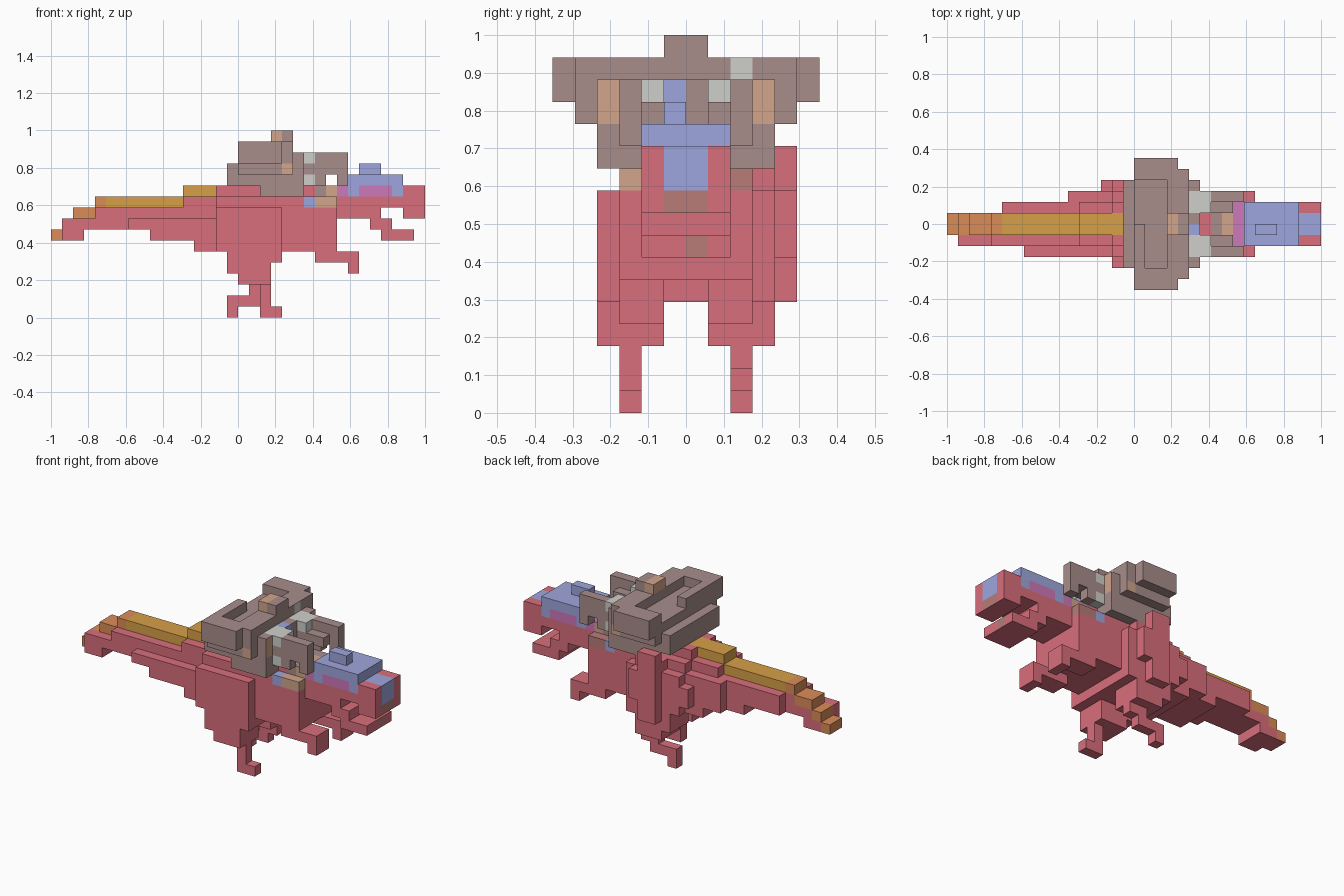
import bpy, bmesh
from mathutils import Vector

cube = bpy.data.objects.get("Cube")
if cube:
    bpy.data.objects.remove(cube)

U = 2 / 34  # edge of one block


def linear(c):
    c /= 255
    return c / 12.92 if c <= 0.04045 else ((c + 0.055) / 1.055) ** 2.4


COLOURS = {
    "red": (217, 110, 124), "brown": (168, 141, 139), "yellow": (214, 160, 72),
    "orange": (219, 140, 88), "blue": (159, 166, 221), "tan": (210, 165, 138),
    "pale_grey": (207, 207, 203), "purple": (205, 120, 186), "dull_brown": (184, 124, 120),
}
mats = {}
for name, rgb in COLOURS.items():
    m = bpy.data.materials.new(name)
    m.use_nodes = True
    col = tuple(linear(c) for c in rgb) + (1,)
    m.diffuse_color = col
    m.node_tree.nodes["Principled BSDF"].inputs["Base Color"].default_value = col
    mats[name] = m
NAMES = list(COLOURS)

cells = {}   # block -> [part, colour]
painted = {}  # (block, face direction) -> colour


def blocks(x0, x1, y0, y1, z0, z1):
    return [(x, y, z) for x in range(x0, x1) for y in range(y0, y1) for z in range(z0, z1)]


def box(part, colour, *b):
    for c in blocks(*b):
        cells[c] = [part, colour]


def pair(part, colour, x0, x1, y0, y1, z0, z1):
    """The same box on both sides of the middle."""
    box("left_" + part, colour, x0, x1, y0, y1, z0, z1)
    box("right_" + part, colour, x0, x1, -y1, -y0, z0, z1)


def paint(colour, direction, *b):
    """Colour the faces of a box that point one way, or all of them."""
    for c in blocks(*b):
        if direction is None:
            cells[c][1] = colour
        else:
            painted[c, direction] = colour


# Tail, stepping up and widening towards the body
for b in [(1, 3, -2, 1, 7, 8), (1, 5, -2, 1, 8, 9), (4, 5, -2, 1, 9, 10),
          (5, 16, -2, 2, 8, 10), (12, 16, -2, 2, 10, 11), (9, 16, -3, 2, 7, 8),
          (7, 16, -3, -2, 8, 9), (11, 16, -3, 3, 7, 9), (11, 16, 2, 3, 9, 10),
          (13, 16, -3, 3, 6, 8), (14, 16, 3, 4, 7, 9)]:
    box("tail", "red", *b)

# Coloured ridge along the tail
for colour, b in [("orange", (0, 1, -1, 1, 7, 8)), ("orange", (1, 2, -1, 1, 8, 9)),
                  ("orange", (2, 4, -1, 1, 9, 10)), ("orange", (4, 5, -1, 1, 10, 11)),
                  ("yellow", (5, 12, -1, 1, 10, 11)), ("yellow", (12, 17, -1, 1, 11, 12))]:
    box("tail_ridge", colour, *b)
paint("red", (0, 0, -1), 0, 1, -1, 1, 7, 8)

# Torso
box("torso", "red", 15, 26, -3, 3, 6, 11)
box("torso", "red", 17, 26, -2, 2, 11, 12)
box("torso", "red", 15, 17, -2, -1, 11, 12)
box("torso", "red", 15, 17, 1, 2, 11, 12)
box("torso", "red", 16, 21, -1, 1, 5, 6)
paint("brown", None, 24, 25, -2, 2, 11, 12)
paint("tan", None, 25, 26, -2, 2, 11, 12)
paint("brown", (0, 0, 1), 25, 26, -2, -1, 11, 12)
paint("brown", (0, 0, 1), 25, 26, 1, 2, 11, 12)
for s, side in ((-3, "tan"), (2, "dull_brown")):
    paint(side, None, 24, 26, s, s + 1, 10, 11)
    paint("blue", None, 23, 24, s, s + 1, 10, 11)

# Thighs
pair("thigh", "red", 15, 21, 2, 4, 6, 10)
pair("thigh", "red", 16, 21, 1, 4, 5, 6)
pair("thigh", "red", 16, 20, 1, 4, 4, 5)
pair("thigh", "red", 17, 20, 1, 4, 3, 4)
for b in [(17, 20, 3, 4, 10, 11), (17, 19, 4, 5, 10, 12), (17, 20, 4, 5, 7, 10),
          (17, 19, 4, 5, 5, 7)]:
    box("left_thigh", "red", *b)

# Striding shins and feet
box("right_foot", "red", 19, 20, -3, -2, 1, 3)
box("right_foot", "red", 19, 21, -3, -2, 0, 1)
box("left_foot", "red", 18, 20, 2, 3, 2, 3)
box("left_foot", "red", 16, 19, 2, 3, 1, 2)
box("left_foot", "red", 16, 17, 2, 3, 0, 1)

# Forearms
pair("forearm", "red", 24, 28, 1, 3, 5, 6)
pair("forearm", "red", 27, 28, 1, 3, 4, 5)

# Head and jaw
box("head", "red", 26, 34, -2, 2, 10, 12)
box("head", "red", 32, 34, -2, 2, 9, 10)
box("jaw", "red", 26, 30, -2, 2, 9, 10)
box("jaw", "red", 29, 31, -2, 2, 8, 9)
box("jaw", "red", 30, 33, -2, 2, 7, 8)
for x, colour in enumerate(("purple", "blue", "purple", "purple", "purple", "blue"), 26):
    paint(colour, None, x, x + 1, -2, 2, 11, 12)
paint("blue", None, 32, 34, -1, 1, 10, 12)
paint("dull_brown", (1, 0, 0), 33, 34, -1, 1, 9, 10)
paint("dull_brown", (1, 0, 0), 32, 33, 0, 1, 7, 8)

# Crest on the head
box("crest", "blue", 27, 32, -2, 2, 12, 13)
box("crest", "blue", 28, 30, -1, 0, 13, 14)

# Saddle draped over the back
box("saddle", "brown", 16, 22, -4, 4, 12, 14)
pair("saddle_flap", "brown", 19, 23, 2, 4, 11, 13)

# Broad mantle with a groove across its top, open at the back on one side
box("mantle", "brown", 17, 21, -6, 6, 14, 16)
box("mantle", "brown", 17, 22, -5, 5, 13, 16)
for c in blocks(18, 20, -4, 4, 15, 16) + blocks(17, 18, 0, 4, 15, 16):
    del cells[c]
box("mantle", "brown", 22, 23, -4, 4, 13, 15)
for y in (-4, 3):
    paint("tan", (1, 0, 0), 22, 23, y, y + 1, 13, 15)
for y in (-5, 4):
    paint("tan", (0, 1 if y > 0 else -1, 0), 21, 22, y, y + 1, 13, 14)
paint("pale_grey", (1, 0, 0), 21, 22, 2, 3, 15, 16)
box("mantle_knob", "brown", 20, 22, -1, 1, 16, 17)
paint("tan", None, 20, 21, -1, 1, 16, 17)

# Rider's body and arms reaching forward
box("rider_body", "brown", 22, 23, -2, 2, 12, 15)
paint("blue", (1, 0, 0), 22, 23, -1, 0, 12, 15)
paint("blue", (0, 0, 1), 22, 23, -1, 0, 14, 15)
pair("rider_arm", "brown", 23, 27, 2, 3, 13, 15)
pair("rider_arm", "brown", 23, 26, 1, 2, 13, 14)
pair("rider_arm", "pale_grey", 23, 24, 1, 3, 14, 15)
pair("rider_arm", "brown", 23, 25, 2, 3, 12, 13)
pair("rider_arm", "brown", 26, 27, 2, 3, 12, 13)
for y in (-3, 2):
    paint("pale_grey", None, 23, 24, y, y + 1, 12, 13)
for y in (-3, 1):
    paint("pale_grey", (0, 0, 1), 22, 23, y, y + 2, 14, 15)


# Turn every part into a mesh of its outer faces
DIRS = [Vector(d) for d in ((1, 0, 0), (-1, 0, 0), (0, 1, 0), (0, -1, 0), (0, 0, 1), (0, 0, -1))]
for part in sorted({p for p, _ in cells.values()}):
    bm = bmesh.new()
    verts = {}
    for c, (p, colour) in cells.items():
        if p != part:
            continue
        for d in DIRS:
            key = tuple(int(v) for v in d)
            if tuple(a + b for a, b in zip(c, key)) in cells:
                continue
            u = Vector((d.y, d.z, d.x))
            w = d.cross(u)
            mid = Vector(c) + Vector((0.5, 0.5, 0.5)) + d / 2
            loop = []
            for a, b in ((-1, -1), (1, -1), (1, 1), (-1, 1)):
                q = mid + (u * a + w * b) / 2
                k = tuple(round(v) for v in q)
                if k not in verts:
                    verts[k] = bm.verts.new((k[0] * U - 1, k[1] * U, k[2] * U))
                loop.append(verts[k])
            face = bm.faces.new(loop)
            face.material_index = NAMES.index(painted.get((c, key), colour))
    bmesh.ops.dissolve_limit(bm, angle_limit=0.01, verts=bm.verts[:], edges=bm.edges[:],
                             delimit={'MATERIAL'})
    mesh = bpy.data.meshes.new(part)
    for n in NAMES:
        mesh.materials.append(mats[n])
    bm.to_mesh(mesh)
    bm.free()
    bpy.context.collection.objects.link(bpy.data.objects.new(part, mesh))
